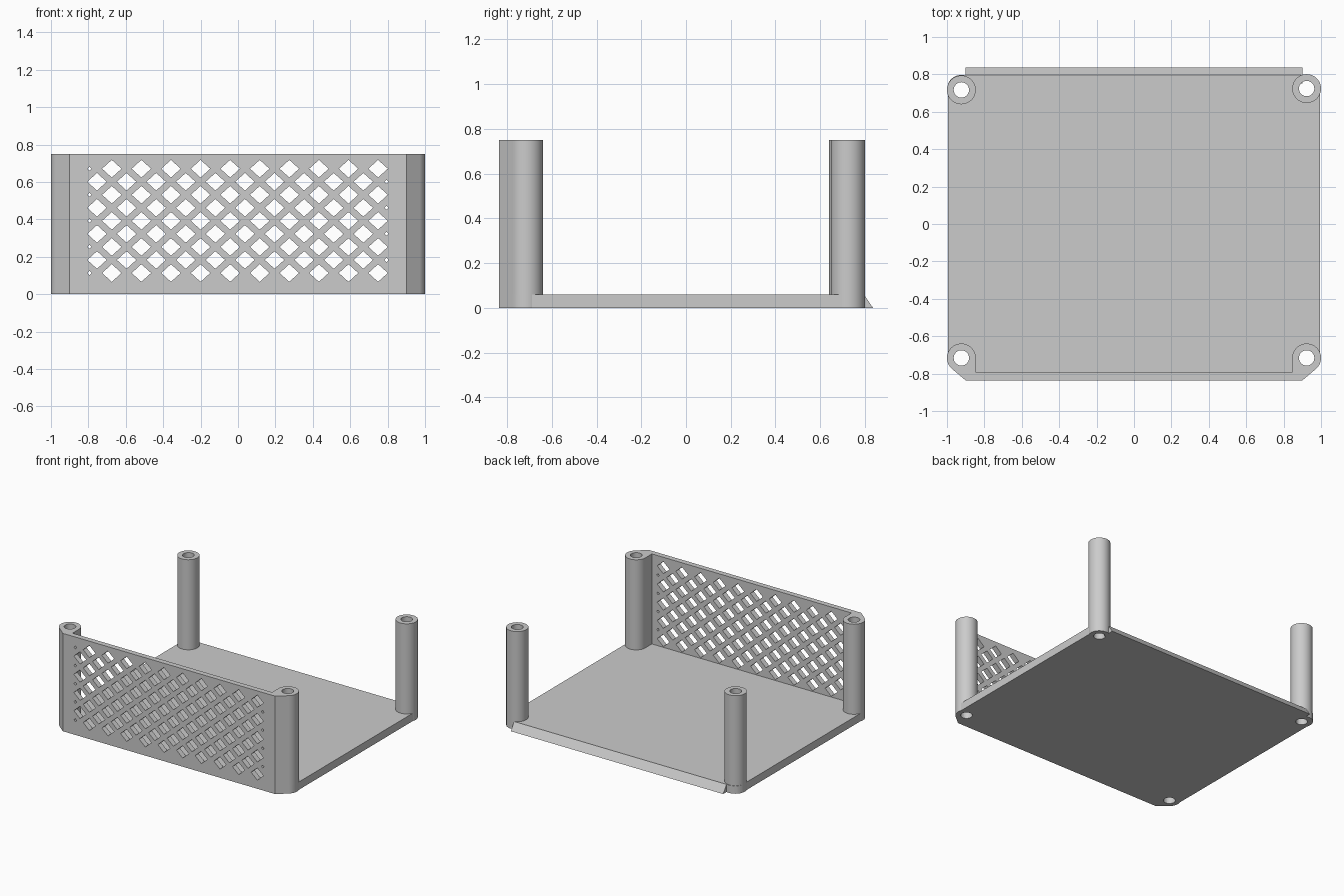
import bpy
import bmesh
import math

if "Cube" in bpy.data.objects:
    bpy.data.objects.remove(bpy.data.objects["Cube"])

grey = bpy.data.materials.new("light_grey")
grey.use_nodes = True
grey.diffuse_color = (0.6, 0.6, 0.6, 1)
grey.node_tree.nodes["Principled BSDF"].inputs["Base Color"].default_value = grey.diffuse_color

HEIGHT, FLOOR = 0.75, 0.06
EDGE_Y, INNER_Y = 0.836, 0.795
POST_X, FRONT_POST_Y, BACK_POST_Y = 0.923, -0.716, 0.72
POST_R, BORE_R = 0.077, 0.041


def prisms(name, outlines, offset):
    """Closed prisms: each outline is a list of 3D points, swept by offset."""
    bm = bmesh.new()
    for outline in outlines:
        face = bm.faces.new([bm.verts.new(p) for p in outline])
        swept = bmesh.ops.extrude_face_region(bm, geom=[face])["geom"]
        verts = [v for v in swept if isinstance(v, bmesh.types.BMVert)]
        bmesh.ops.translate(bm, verts=verts, vec=offset)
    bmesh.ops.recalc_face_normals(bm, faces=bm.faces)
    mesh = bpy.data.meshes.new(name)
    bm.to_mesh(mesh)
    bm.free()
    mesh.materials.append(grey)
    obj = bpy.data.objects.new(name, mesh)
    bpy.context.collection.objects.link(obj)
    return obj


def activate(obj):
    bpy.ops.object.select_all(action="DESELECT")
    obj.select_set(True)
    bpy.context.view_layer.objects.active = obj


def cut(obj, cutter):
    mod = obj.modifiers.new("cut", "BOOLEAN")
    mod.operation, mod.solver, mod.object = "DIFFERENCE", "EXACT", cutter
    activate(obj)
    bpy.ops.object.modifier_apply(modifier=mod.name)


def circle(x, y, z, r, steps=48):
    turns = [2 * math.pi * i / steps for i in range(steps)]
    return [(x + r * math.cos(a), y + r * math.sin(a), z) for a in turns]


def mirrored(half):
    """Outline on the floor from its +x half, closed by its mirror image."""
    return [(x, y, 0) for x, y in half] + [(-x, y, 0) for x, y in reversed(half)]


def corner_arc(y, r, start, end, steps=10):
    angles = [math.radians(start + (end - start) * i / steps) for i in range(steps + 1)]
    return [(POST_X + r * math.cos(a), y + r * math.sin(a)) for a in angles]


posts_at = {
    "front_left": (POST_X, FRONT_POST_Y), "front_right": (-POST_X, FRONT_POST_Y),
    "back_left": (POST_X, BACK_POST_Y + 0.004), "back_right": (-POST_X, BACK_POST_Y - 0.003),
}

# Cutter for the screw bores through the posts and floor
bores = prisms("bore_cutter", [circle(x, y, -0.1, BORE_R) for x, y in posts_at.values()],
               (0, 0, 1))

# Floor plate with corners rounded around the posts
plate_half = [(0.9, -EDGE_Y)] + corner_arc(FRONT_POST_Y, POST_R, -50, -20)
plate_half += [(0.995, FRONT_POST_Y), (0.995, BACK_POST_Y)]
plate_half += corner_arc(BACK_POST_Y, POST_R, 20, 90)
floor = prisms("floor_plate", [mirrored(plate_half)], (0, 0, FLOOR))
cut(floor, bores)

# Hollow corner posts
for place, (x, y) in posts_at.items():
    post = prisms(place + "_post", [circle(x, y, 0, POST_R)], (0, 0, HEIGHT))
    cut(post, bores)
    activate(post)
    bpy.ops.object.shade_smooth_by_angle(angle=math.radians(30))

# Front panel with angled webs that wrap into the walls of the front posts
panel_half = [(0.9, -EDGE_Y), (0.973, -0.775)]
panel_half += corner_arc(FRONT_POST_Y, 0.06, -50, -180)
panel_half += [(POST_X - POST_R, FRONT_POST_Y), (POST_X - POST_R, -INNER_Y)]
panel = prisms("front_panel", [mirrored(panel_half)], (0, 0, HEIGHT))

# Staggered diamond lattice, with pinholes where a row ends short
LIMIT, PITCH_X, ROW_STEP = 0.803, 0.1582, 0.0697
diamonds = []
for row in range(9):
    z = 0.113 + row * ROW_STEP
    for col in range(11):
        x = -0.833 + (col + row % 2 / 2) * PITCH_X
        w, h = 0.052, 0.047
        if abs(x) > LIMIT:
            x, w, h = math.copysign(0.794, x), 0.011, 0.011
        diamonds.append([(x - w, -1, z), (x, -1, z - h), (x + w, -1, z), (x, -1, z + h)])
lattice = prisms("lattice_cutter", diamonds, (0, 0.25, 0))
cut(panel, lattice)

# Sloped lip along the back edge
prisms("back_lip", [[(-0.9, 0.75, 0), (-0.9, EDGE_Y, 0), (-0.9, INNER_Y, FLOOR),
                     (-0.9, 0.75, FLOOR)]], (1.8, 0, 0))

for cutter in (bores, lattice):
    bpy.data.objects.remove(cutter)
